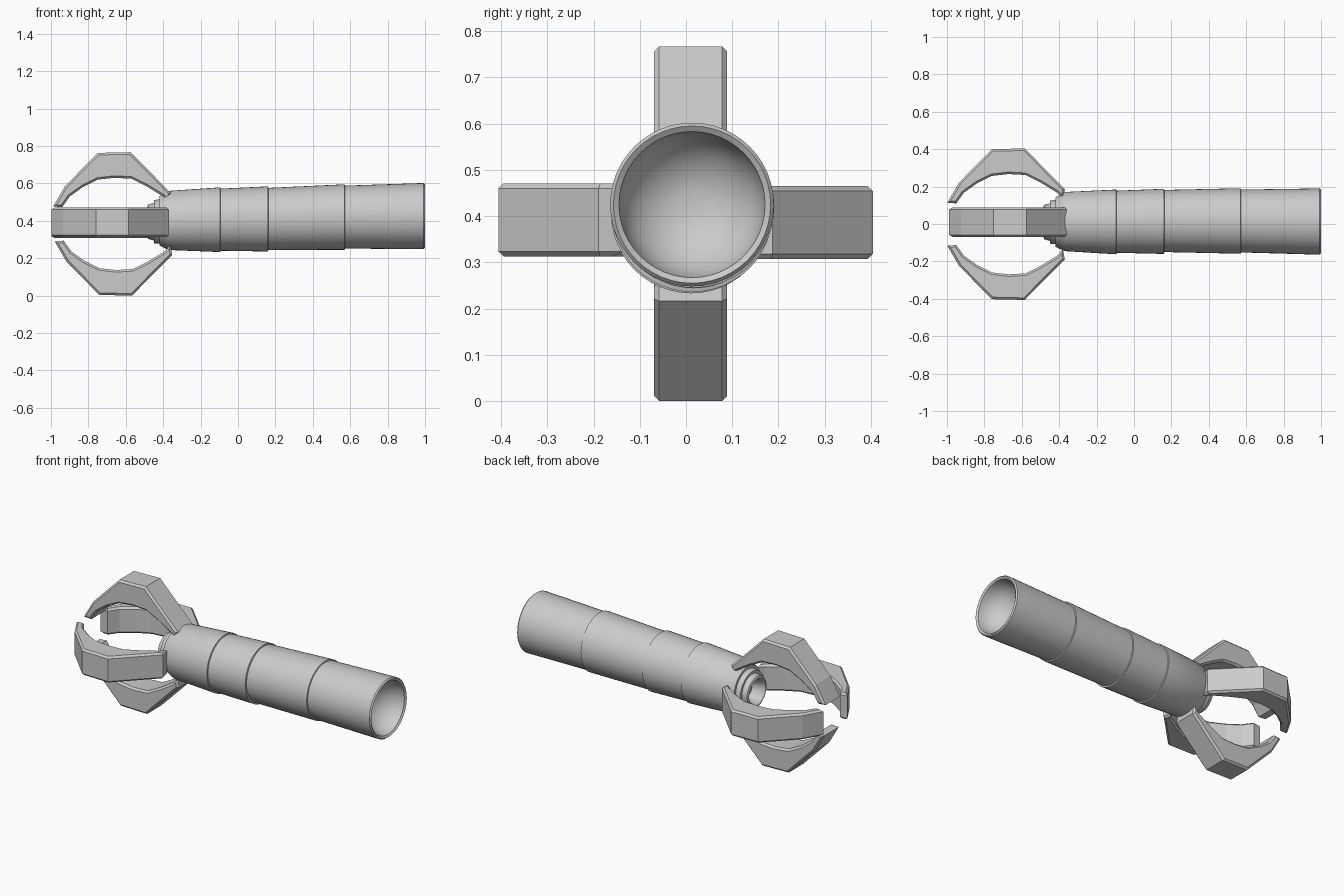
import bpy, bmesh
from math import sin, cos, tau, radians
from mathutils import Matrix, Vector

if "Cube" in bpy.data.objects:
    bpy.data.objects.remove(bpy.data.objects["Cube"])


def finish(bm, name):
    bmesh.ops.recalc_face_normals(bm, faces=bm.faces)
    me = bpy.data.meshes.new(name)
    bm.to_mesh(me)
    bm.free()
    ob = bpy.data.objects.new(name, me)
    bpy.context.collection.objects.link(ob)
    return ob


def tube(name, rings, sides=48):
    """Loft circles (x, centre y, centre z, radius) and cap both ends."""
    bm = bmesh.new()
    loops = []
    for x, cy, cz, r in rings:
        loops.append([bm.verts.new((x, cy + r * cos(tau * i / sides), cz + r * sin(tau * i / sides)))
                      for i in range(sides)])
    for a, b in zip(loops, loops[1:]):
        for i in range(sides):
            j = (i + 1) % sides
            bm.faces.new((a[i], a[j], b[j], b[i]))
    bm.faces.new(loops[0])
    bm.faces.new(loops[-1])
    ob = finish(bm, name)
    bpy.ops.object.select_all(action='DESELECT')
    ob.select_set(True)
    bpy.context.view_layer.objects.active = ob
    bpy.ops.object.shade_smooth_by_angle(angle=radians(35))
    return ob


# Segmented arm sleeve, with a hollow palm socket and a bowl at the open end
palm = [(-0.41, 0.01, 0.395, 0.055), (-0.475, 0.01, 0.395, 0.07), (-0.485, 0.01, 0.395, 0.08),
        (-0.48, 0.01, 0.395, 0.092), (-0.45, 0.01, 0.395, 0.10), (-0.45, 0.01, 0.395, 0.115),
        (-0.42, 0.01, 0.398, 0.118), (-0.42, 0.01, 0.40, 0.132)]
sleeve = [(-0.37, 0.013, 0.402, 0.158), (-0.095, 0.011, 0.406, 0.173),
          (-0.093, 0.012, 0.406, 0.166), (0.16, 0.014, 0.41, 0.174),
          (0.162, 0.016, 0.41, 0.166), (0.57, 0.016, 0.42, 0.175),
          (0.572, 0.016, 0.42, 0.168), (0.992, 0.013, 0.425, 0.177)]
bowl = [(1.0, 0.013, 0.425, 0.17), (0.992, 0.013, 0.425, 0.158)]
bowl += [(0.992 - 0.14 * sin(t), 0.013, 0.425, 0.156 * cos(t))
         for t in (tau / 4 * k / 8 for k in range(1, 8))]
tube("arm_sleeve", palm + sleeve + bowl)

# Claw side profile as (x, distance from the hand axis)
CLAW = [(-0.36, 0.165), (-0.395, 0.20), (-0.575, 0.382), (-0.75, 0.378), (-0.925, 0.20),
        (-0.988, 0.092), (-0.94, 0.088), (-0.90, 0.145), (-0.83, 0.195), (-0.75, 0.235),
        (-0.66, 0.245), (-0.57, 0.24), (-0.49, 0.20), (-0.40, 0.145), (-0.37, 0.11)]


def claw(name, turn, dx, dr, centre):
    bm = bmesh.new()
    base = bm.faces.new([bm.verts.new((x + dx, -0.079, r + dr)) for x, r in CLAW])
    ext = bmesh.ops.extrude_face_region(bm, geom=[base])["geom"]
    bmesh.ops.translate(bm, vec=(0, 0.158, 0), verts=[g for g in ext if isinstance(g, bmesh.types.BMVert)])
    bmesh.ops.recalc_face_normals(bm, faces=bm.faces)
    # chamfer the two long outlines
    rims = [e for e in bm.edges if abs(e.verts[0].co.y - e.verts[1].co.y) < 1e-5]
    bmesh.ops.bevel(bm, geom=rims, offset=0.011, segments=1, affect='EDGES', clamp_overlap=True)
    bm.transform(Matrix.Translation(Vector(centre)) @ Matrix.Rotation(radians(turn), 4, 'X'))
    return finish(bm, name)


# Four claws around the palm
claw("claw_top", 0, 0.0, 0.0, (0, 0.01, 0.385))
claw("claw_bottom", 180, 0.008, 0.003, (0, 0.01, 0.385))
claw("claw_front", 90, -0.01, 0.024, (0, 0, 0.392))
claw("claw_back", -90, -0.01, 0.022, (0, 0, 0.386))
